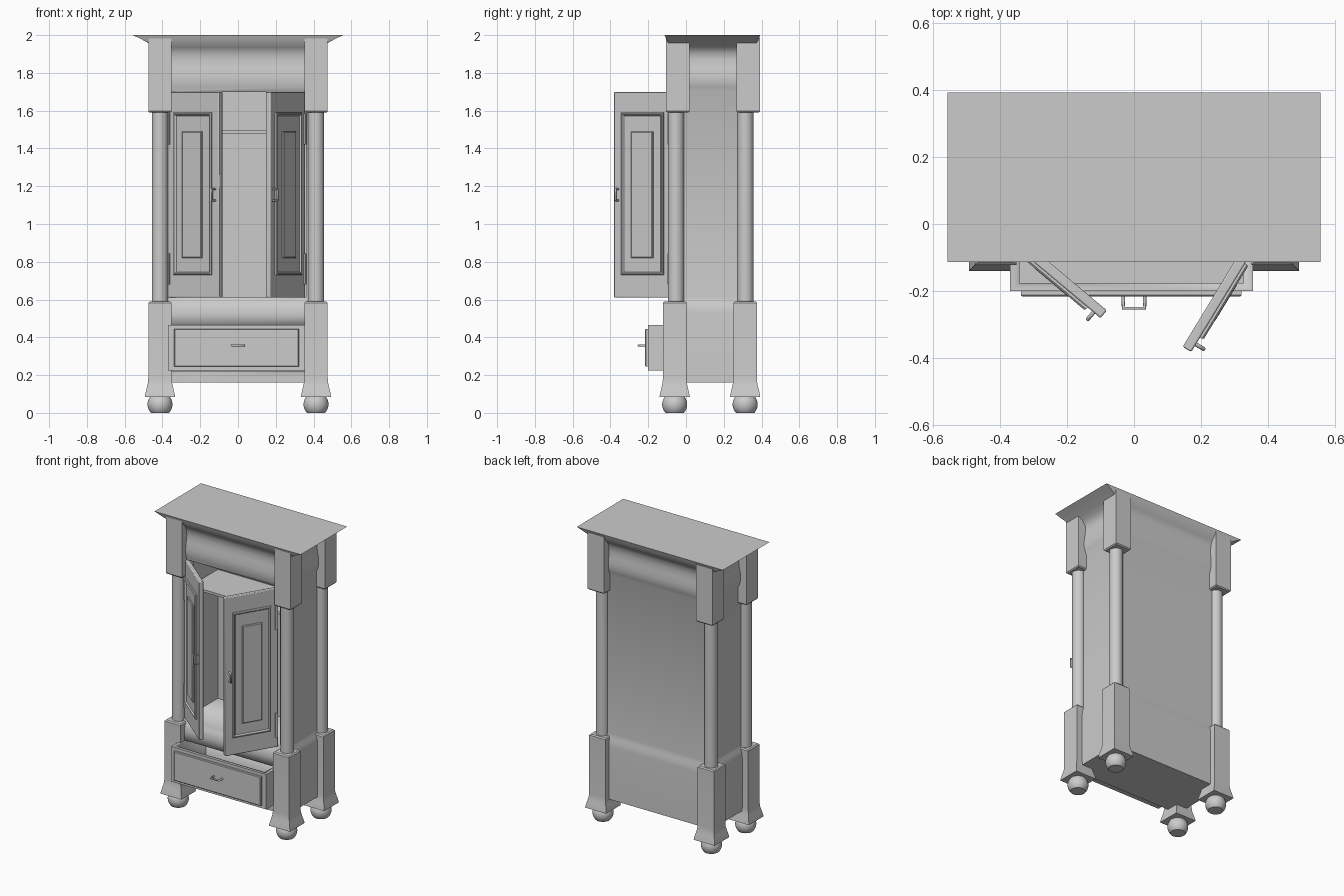
import bpy, bmesh
from math import sin, cos, pi, radians, sqrt

if "Cube" in bpy.data.objects:
    bpy.data.objects.remove(bpy.data.objects["Cube"])


def finish(name, bm, loc=(0, 0, 0), rot=0, bevel=0):
    bmesh.ops.recalc_face_normals(bm, faces=bm.faces)
    me = bpy.data.meshes.new(name)
    bm.to_mesh(me)
    bm.free()
    ob = bpy.data.objects.new(name, me)
    bpy.context.collection.objects.link(ob)
    ob.location = loc
    ob.rotation_euler[2] = rot
    bpy.context.view_layer.objects.active = ob
    ob.select_set(True)
    bpy.ops.object.shade_smooth_by_angle(angle=radians(30))
    ob.select_set(False)
    if bevel:
        m = ob.modifiers.new("bevel", 'BEVEL')
        m.width, m.segments, m.limit_method = bevel, 2, 'ANGLE'
        m.angle_limit = radians(40)
    return ob


def loft(name, rings, **kw):
    bm = bmesh.new()
    rows = [[bm.verts.new(p) for p in r] for r in rings]
    n = len(rows[0])
    for a, b in zip(rows, rows[1:]):
        for i in range(n):
            j = (i + 1) % n
            bm.faces.new((a[i], a[j], b[j], b[i]))
    bm.faces.new(rows[0])
    bm.faces.new(rows[-1])
    return finish(name, bm, **kw)


def rect(z, hx, hy, cx=0, cy=0):
    return [(cx - hx, cy - hy, z), (cx + hx, cy - hy, z), (cx + hx, cy + hy, z), (cx - hx, cy + hy, z)]


def front_rect(y, x0, x1, z0, z1, d=0):
    return [(x0 + d, y, z0 + d), (x1 - d, y, z0 + d), (x1 - d, y, z1 - d), (x0 + d, y, z1 - d)]


def box(name, x0, x1, y0, y1, z0, z1, **kw):
    return loft(name, [front_rect(y0, x0, x1, z0, z1), front_rect(y1, x0, x1, z0, z1)], **kw)


def lathe(name, prof, loc, n=32):
    return loft(name, [[(r * cos(2 * pi * i / n), r * sin(2 * pi * i / n), z) for i in range(n)]
                       for r, z in prof], loc=loc)


def pull(name, pts, loc=(0, 0, 0), rot=0):
    cu = bpy.data.curves.new(name, 'CURVE')
    cu.dimensions = '3D'
    cu.bevel_depth, cu.bevel_resolution, cu.use_fill_caps = 0.006, 3, True
    sp = cu.splines.new('POLY')
    sp.points.add(len(pts) - 1)
    for p, c in zip(sp.points, pts):
        p.co = (*c, 1)
    ob = bpy.data.objects.new(name, cu)
    bpy.context.collection.objects.link(ob)
    ob.location = loc
    ob.rotation_euler[2] = rot


def cut(ob, cutter):
    m = ob.modifiers.new("cut", 'BOOLEAN')
    m.operation, m.solver, m.object = 'DIFFERENCE', 'EXACT', cutter
    bpy.context.view_layer.objects.active = ob
    bpy.ops.object.modifier_apply(modifier=m.name)
    bpy.data.objects.remove(cutter)


# Cabinet carcass: plinth, moulding, main case, pulvinated frieze and flared cornice
profile = [(.16, .43, .21, .128), (.525, .43, .21, .128), (.55, .428, .208, .128), (.575, .421, .2, .13),
           (.595, .412, .192, .134), (.61, .41, .19, .135), (1.70, .41, .19, .135), (1.725, .421, .199, .136),
           (1.755, .428, .205, .137), (1.79, .428, .205, .138), (1.83, .42, .199, .139), (1.87, .414, .195, .14),
           (1.905, .418, .2, .14), (1.935, .438, .213, .14), (1.955, .47, .232, .14), (1.98, .515, .245, .14),
           (2.0, .557, .253, .14)]
carcass = loft("cabinet_carcass", [rect(z, hx, hy, 0, cy) for z, hx, hy, cy in profile])
cut(carcass, box("cupboard_cutter", -.36, .36, -.3, .295, .61, 1.70))
cut(carcass, box("drawer_cutter", -.372, .357, -.3, .295, .222, .468))
box("inner_shelf", -.365, .365, .0, .3, 1.48, 1.497)

# Four corner posts: ball foot, flared lower block, round column, upper block
ball = [(sqrt(max(.066 ** 2 - (z - .045) ** 2, 0)), z) for z in [i * .09 / 12 for i in range(13)]]
lower = [(.085, .08), (.1, .0775), (.12, .073), (.14, .068), (.16, .064), (.185, .062), (.583, .062), (.59, .055)]
upper = [(1.59, .056), (1.597, .062), (1.985, .062)]
for sx, side in ((-1, "left"), (1, "right")):
    for end, yl, yc, yu in (("front", -.06, -.053, -.044), ("back", .313, .315, .329)):
        tag = f"{end}_{side}"
        x = sx * .413
        lathe(f"ball_foot_{tag}", ball, (x, yl, 0))
        loft(f"lower_block_{tag}", [rect(z, h, h) for z, h in lower], loc=(x, yl, 0))
        lathe(f"column_{tag}", [(.043, .585), (.043, 1.6)], (x, yc, 0))
        # upper block is trimmed just under the cornice edge
        loft(f"upper_block_{tag}", [rect(z, h, h) for z, h in upper], loc=(x, yu, 0))


# Raised moulded panel facing -y
def panel(name, x0, x1, z0, z1, steps, **kw):
    loft(name, [front_rect(y, x0, x1, z0, z1, d) for d, y in steps], **kw)


# Pair of open doors, each with panels, pull and hinges
Z0, Z1, W, T = .61, 1.70, .36, .03
for s, side, loc, ang in ((1, "left", (-.376, -.05, 0), -40), (-1, "right", (.358, -.075, 0), 58.7)):
    kw = dict(loc=loc, rot=radians(ang))

    def span(a, b):
        return sorted((s * a, s * b))
    box(f"door_{side}", *span(0, W), 0, T, Z0, Z1, bevel=.005, **kw)
    panel(f"door_frame_moulding_{side}", *span(.05, .31), .73, 1.59,
          [(0, .005), (0, -.007), (.005, -.012), (.01, -.012), (.017, -.003)], **kw)
    panel(f"door_centre_panel_{side}", *span(.113, .247), .82, 1.49,
          [(0, .0), (0, -.009), (.005, -.013), (.012, -.013)], **kw)
    px = s * .333
    pull(f"door_pull_{side}", [(px, .002, 1.125), (px, -.028, 1.125), (px, -.028, 1.185), (px, .002, 1.185)], **kw)
    for z, tag in ((.68, "lower"), (1.42, "upper")):
        box(f"hinge_{tag}_{side}", *span(.003, .022), -.008, .01, z, z + .165, **kw)

# Drawer pulled partly out: hollow box, moulded front and pull
drawer = box("drawer_box", -.37, .355, -.2, .16, .225, .465)
cut(drawer, box("drawer_hollow_cutter", -.342, .327, -.176, .14, .245, .6))
panel("drawer_front_panel", -.338, .322, .245, .445, [(0, -.19), (0, -.212), (.004, -.216), (.01, -.216)])
pull("drawer_pull", [(-.032, -.21, .357), (-.032, -.252, .357), (.032, -.252, .357), (.032, -.21, .357)])
